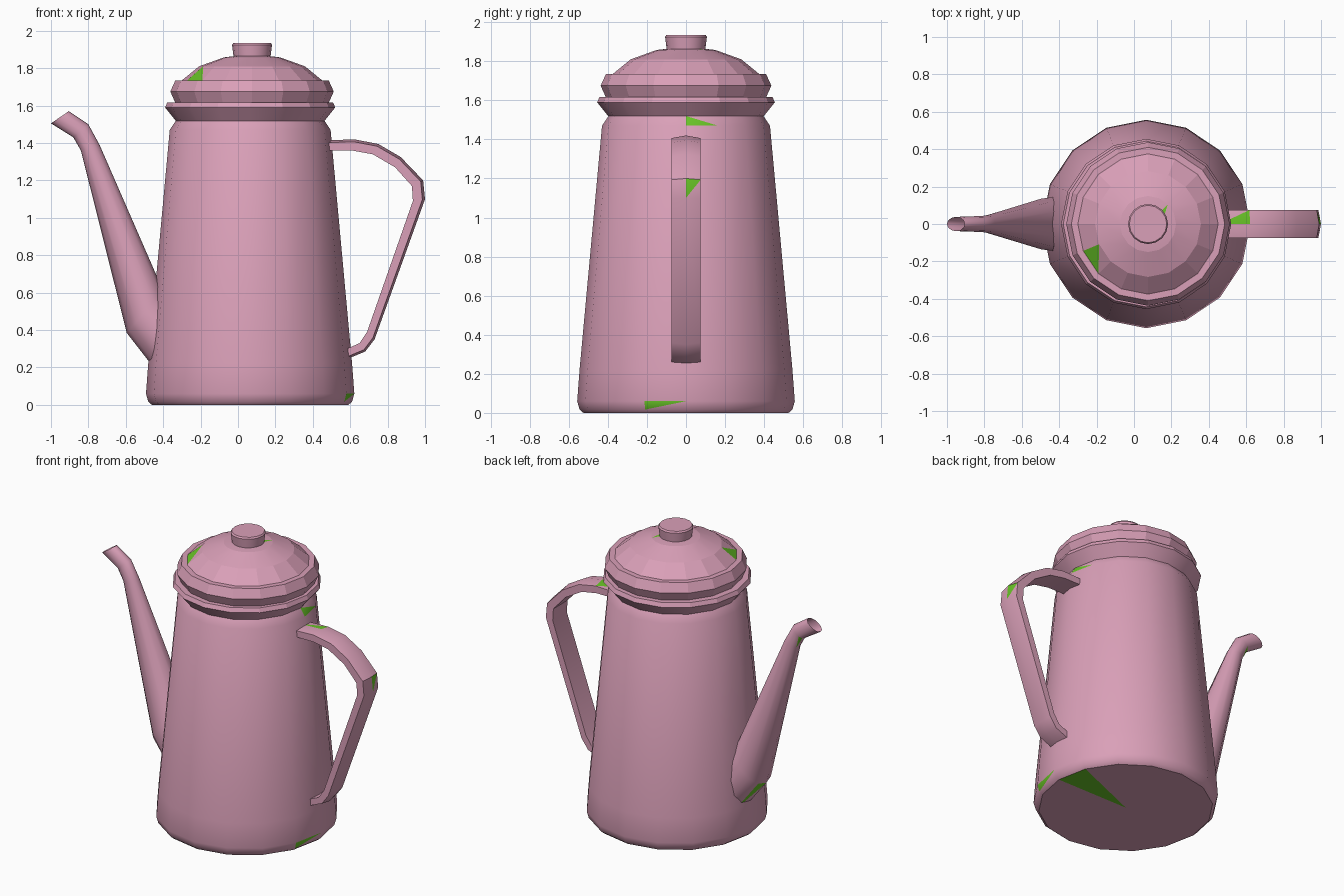
import bpy, bmesh, math
from mathutils import Vector

if "Cube" in bpy.data.objects:
    bpy.data.objects.remove(bpy.data.objects["Cube"])


def material(name, rgb):
    m = bpy.data.materials.new(name)
    m.diffuse_color = (*rgb, 1)
    m.use_nodes = True
    m.node_tree.nodes["Principled BSDF"].inputs["Base Color"].default_value = m.diffuse_color
    return m


PINK = material("pink_enamel", (0.70, 0.35, 0.48))
GREEN = material("green_patch", (0.14, 0.55, 0.02))


def finish(name, bm, smooth_angle, patches):
    """Recalculate normals, colour small triangular patches, create object."""
    bmesh.ops.recalc_face_normals(bm, faces=bm.faces[:])
    for p in patches:
        p = Vector(p)
        near = lambda f: (f.calc_center_median() - p).length
        face = min(bm.faces, key=near)
        if len(face.verts) > 3:
            tris = bmesh.ops.triangulate(bm, faces=[face])["faces"]
            face = min(tris, key=near)
        face.material_index = 1
    me = bpy.data.meshes.new(name)
    bm.to_mesh(me)
    bm.free()
    me.materials.append(PINK)
    me.materials.append(GREEN)
    me.shade_smooth()
    me.set_sharp_from_angle(angle=math.radians(smooth_angle))
    bpy.context.collection.objects.link(bpy.data.objects.new(name, me))


def bridge(bm, a, b):
    """Join two rings of vertices; a single-vertex ring gives a fan."""
    n = max(len(a), len(b))
    for i in range(n):
        j = (i + 1) % n
        quad = [a[i % len(a)], a[j % len(a)], b[j % len(b)], b[i % len(b)]]
        bm.faces.new(list(dict.fromkeys(quad)))


def lathe(name, cx, profile, smooth_angle, patches=(), sides=16):
    bm = bmesh.new()
    rings = []
    for r, z in profile:
        angles = [math.tau * i / sides for i in range(sides if r else 1)]
        rings.append([bm.verts.new((cx + r * math.cos(t), r * math.sin(t), z))
                      for t in angles])
    for a, b in zip(rings, rings[1:]):
        bridge(bm, a, b)
    finish(name, bm, smooth_angle, patches)


def sweep(name, stations, section, smooth_angle, patches=(), caps=False):
    """Stations: (outer x, z, inner x, z, half width). Section: (y, u) pairs,
    u runs from 0 on the outer edge to 1 on the inner edge."""
    bm = bmesh.new()
    rings = []
    for ox, oz, ix, iz, w in stations:
        rings.append([bm.verts.new((ox + (ix - ox) * u, y * w, oz + (iz - oz) * u))
                      for y, u in section])
    for a, b in zip(rings, rings[1:]):
        bridge(bm, a, b)
    if caps:
        bm.faces.new(rings[0])
        bm.faces.new(rings[-1])
    finish(name, bm, smooth_angle, patches)


# Tapered pot
lathe("body", 0.065,
      [(0, 0), (0.525, 0), (0.545, 0.017), (0.557, 0.06), (0.545, 0.22),
       (0.43, 1.47), (0.397, 1.52), (0, 1.52)], 35,
      [(0.475, 0.05, 1.505), (0.60, -0.13, 0.035), (0.40, 0.07, 0)])

# Flared collar under the lid
lathe("collar", 0.065,
      [(0, 1.515), (0.395, 1.515), (0.455, 1.59), (0.443, 1.617),
       (0.40, 1.617), (0, 1.617)], 20)

# Domed lid
lathe("lid", 0.075,
      [(0, 1.615), (0.41, 1.615), (0.437, 1.675), (0.41, 1.735), (0.375, 1.735),
       (0.283, 1.81), (0.15, 1.858), (0.09, 1.865), (0, 1.865)], 8,
      [(-0.22, -0.17, 1.76), (0.17, 0.09, 1.86)])

# Lid knob
lathe("lid_knob", 0.075,
      [(0, 1.85), (0.098, 1.855), (0.107, 1.925), (0.10, 1.935), (0, 1.935)], 30)

# Tapered spout, open at the tip
oval = [(math.sin(t), 0.5 - 0.5 * math.cos(t))
        for t in (math.tau * i / 12 for i in range(12))]
sweep("spout",
      [(-0.42, 0.16, -0.28, 0.42, 0.155), (-0.595, 0.385, -0.40, 0.61, 0.135),
       (-0.84, 1.36, -0.74, 1.39, 0.045), (-0.88, 1.43, -0.80, 1.50, 0.042),
       (-1.0, 1.505, -0.905, 1.57, 0.038)], oval, 60,
      [(-0.53, 0.06, 0.28), (-0.86, 0.03, 1.40)])

# Strap handle with a slight ridge along the outside
strap = [(0, 0), (1, 0.22), (1, 1), (-1, 1), (-1, 0.22)]
sweep("handle",
      [(x, z, i, k, 0.075) for x, z, i, k in [
          (0.46, 1.413, 0.46, 1.36), (0.62, 1.42, 0.61, 1.36),
          (0.75, 1.395, 0.72, 1.34), (0.87, 1.325, 0.84, 1.27),
          (0.99, 1.20, 0.93, 1.17), (1.0, 1.10, 0.935, 1.09),
          (0.73, 0.35, 0.69, 0.39), (0.68, 0.285, 0.65, 0.33),
          (0.56, 0.235, 0.56, 0.29)]], strap, 30,
      [(0.995, 0.05, 1.16), (0.54, 0.03, 1.41)], caps=True)
